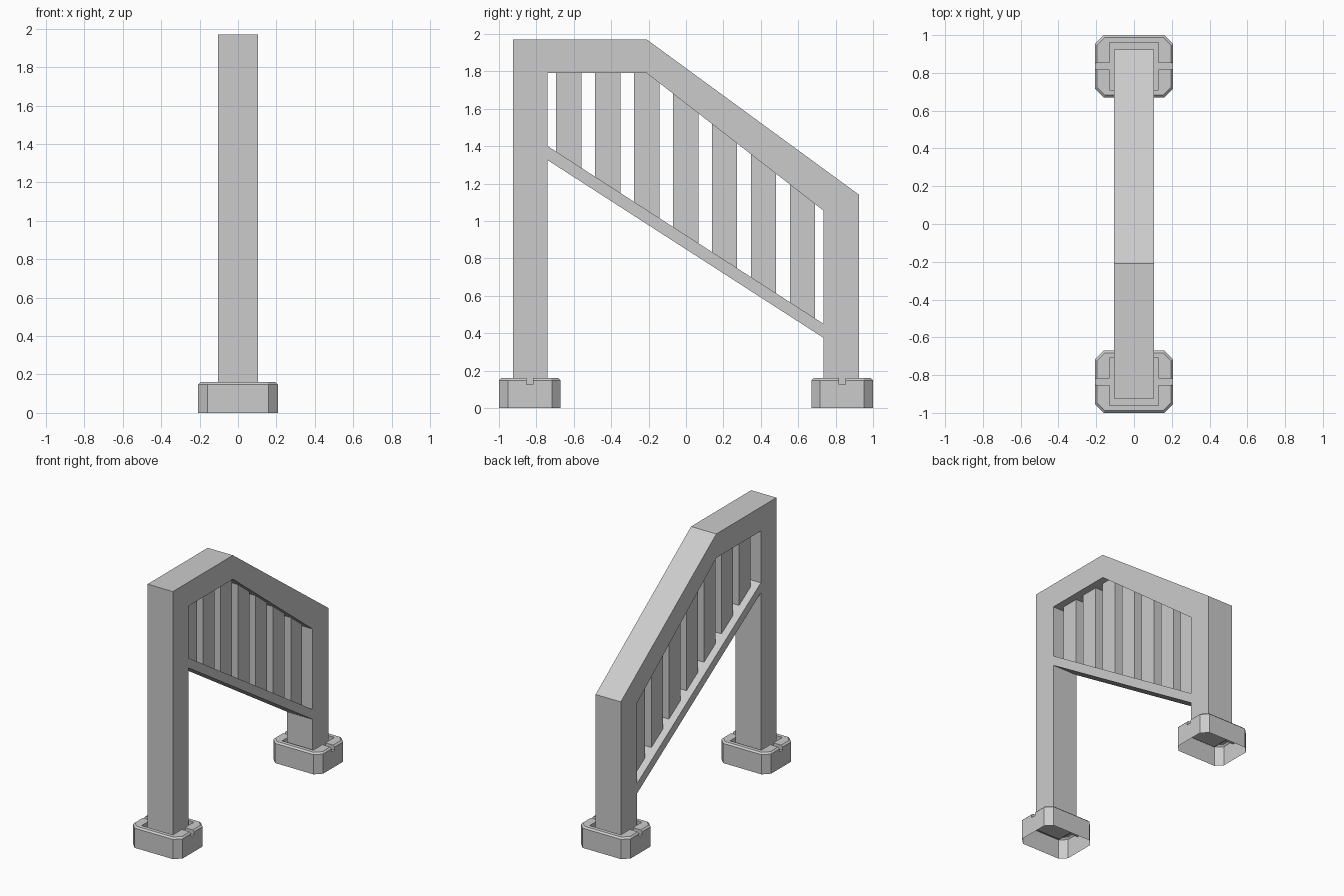
import bpy, bmesh

if "Cube" in bpy.data.objects:
    bpy.data.objects.remove(bpy.data.objects["Cube"])


def finish(name, bm):
    bmesh.ops.recalc_face_normals(bm, faces=bm.faces)
    me = bpy.data.meshes.new(name)
    bm.to_mesh(me)
    bm.free()
    ob = bpy.data.objects.new(name, me)
    bpy.context.collection.objects.link(ob)
    return ob


def prism(name, outline, half):
    """Extrude a (y, z) outline from x = -half to x = +half."""
    bm = bmesh.new()
    face = bm.faces.new([bm.verts.new((-half, y, z)) for y, z in outline])
    res = bmesh.ops.extrude_face_region(bm, geom=[face])
    verts = [v for v in res["geom"] if isinstance(v, bmesh.types.BMVert)]
    bmesh.ops.translate(bm, verts=verts, vec=(2 * half, 0, 0))
    return finish(name, bm)


def rail_top(y):
    return 1.40 - (y + 0.74) * 0.95 / 1.475


def beam_under(y):
    return 1.79 if y < -0.21 else 1.79 - (y + 0.21) * 0.735 / 0.945


# Two posts joined by the bent handrail
prism("handrail_frame", [
    (-0.925, 0.10), (-0.925, 1.97), (-0.21, 1.97), (0.925, 1.14), (0.925, 0.10),
    (0.735, 0.10), (0.735, 1.055), (-0.21, 1.79), (-0.74, 1.79), (-0.74, 0.10)], 0.105)

# Sloping lower rail
prism("lower_rail", [(-0.74, 1.40), (0.735, 0.45), (0.735, 0.375), (-0.74, 1.325)], 0.105)

# Seven balusters trimmed to the rails
for i in range(7):
    a = -0.695 + i * 0.2085
    b = a + 0.135
    top = [b, -0.21, a] if a < -0.21 < b else [b, a]
    pts = [(a, rail_top(a)), (b, rail_top(b))] + [(y, beam_under(y)) for y in top]
    prism(f"baluster_{i + 1}", pts, 0.05)


def foot(name, cy):
    bm = bmesh.new()
    # half width, half depth, corner cut, height
    levels = [(0.207, 0.165, 0.047, 0), (0.207, 0.165, 0.047, 0.148),
              (0.195, 0.153, 0.042, 0.16), (0.13, 0.125, 0, 0.16), (0.13, 0.125, 0, 0.12)]
    rings = []
    for w, d, c, z in levels:
        xy = [(w, d - c), (w - c, d), (c - w, d), (-w, d - c),
              (-w, c - d), (c - w, -d), (w - c, -d), (w, c - d)]
        rings.append([bm.verts.new((x, y + cy, z)) for x, y in xy])
    for lo, hi in zip(rings, rings[1:]):
        for i in range(8):
            j = (i + 1) % 8
            bm.faces.new((lo[i], lo[j], hi[j], hi[i]))
    bm.faces.new(rings[0])
    bm.faces.new(rings[-1])
    bmesh.ops.remove_doubles(bm, verts=bm.verts, dist=0.0005)
    ob = finish(name, bm)

    # Groove across the rim
    cut = prism("groove_cutter", [(cy - 0.018, 0.125), (cy + 0.018, 0.125),
                                  (cy + 0.018, 0.25), (cy - 0.018, 0.25)], 0.3)
    cut.hide_render = True
    mod = ob.modifiers.new("groove", "BOOLEAN")
    mod.operation = "DIFFERENCE"
    mod.solver = "EXACT"
    mod.object = cut
    bpy.context.view_layer.objects.active = ob
    bpy.ops.object.modifier_apply(modifier=mod.name)
    bpy.data.objects.remove(cut)

    # Hollow underside
    bm = bmesh.new()
    bm.from_mesh(ob.data)
    under = [f for f in bm.faces if f.calc_center_median().z < 0.001]
    bmesh.ops.delete(bm, geom=under, context="FACES")
    bm.to_mesh(ob.data)
    bm.free()


foot("front_foot", -0.835)
foot("back_foot", 0.835)
